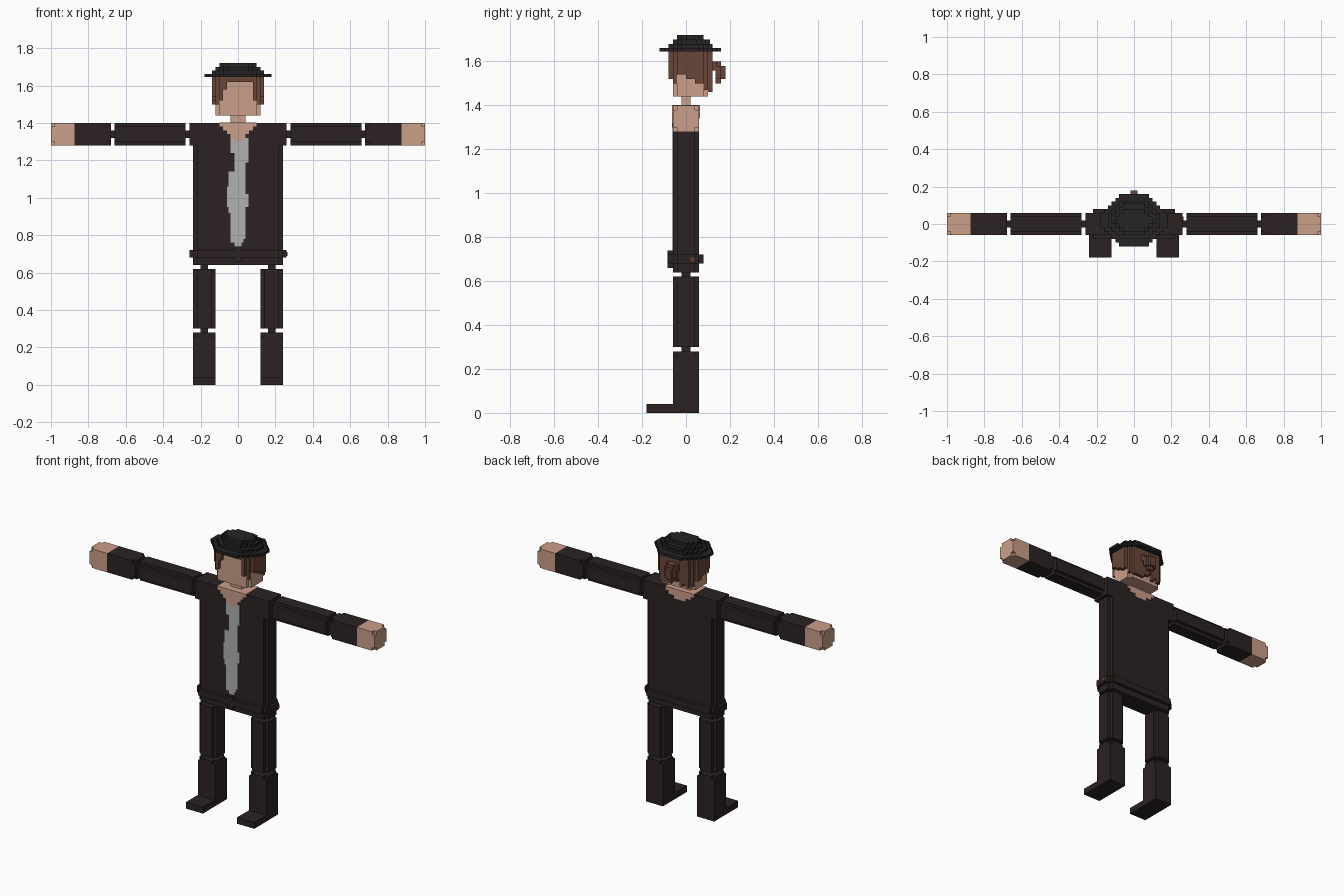
import bpy, bmesh, random
from mathutils import Vector

if "Cube" in bpy.data.objects:
    bpy.data.objects.remove(bpy.data.objects["Cube"])

random.seed(4)
S = 0.02  # size of one block step


def mat(name, rgb):
    m = bpy.data.materials.new(name)
    m.diffuse_color = (*rgb, 1)
    m.use_nodes = True
    m.node_tree.nodes["Principled BSDF"].inputs["Base Color"].default_value = m.diffuse_color
    return m


DARK = mat("dark cloth", (0.025, 0.016, 0.016))
HAT = mat("hat felt", (0.019, 0.017, 0.018))
SKIN = mat("skin", (0.60, 0.345, 0.255))
HAIR = mat("brown hair", (0.14, 0.062, 0.04))
SHIRT = mat("grey shirt", (0.44, 0.44, 0.44))
LEATHER = mat("leather", (0.14, 0.045, 0.02))


def outline(u0, u1, v0, v1, n):
    """Rectangle with staircase corners of n steps."""
    def stair():
        pts = [(0, n * S)]
        for i in range(n):
            pts += [((i + 1) * S, (n - i) * S), ((i + 1) * S, (n - i - 1) * S)]
        return pts
    q = stair()
    a = [(u0 + p, v0 + r) for p, r in q]
    b = [(u1 - p, v0 + r) for p, r in reversed(q)]
    c = [(u1 - p, v1 - r) for p, r in q]
    d = [(u0 + p, v1 - r) for p, r in reversed(q)]
    return list(dict.fromkeys((round(p, 5), round(r, 5)) for p, r in a + b + c + d))


def add_prism(bm, box, axis=2, n=0):
    """box = x0, x1, y0, y1, z0, z1; stepped edges run along the axis."""
    r = [sorted(box[i:i + 2]) for i in (0, 2, 4)]
    u, v = (axis + 1) % 3, (axis + 2) % 3
    bottom = []
    for p, q in outline(*r[u], *r[v], n):
        co = Vector((0, 0, 0))
        co[axis], co[u], co[v] = r[axis][0], p, q
        bottom.append(bm.verts.new(co))
    face = bm.faces.new(bottom)
    top = bmesh.ops.extrude_face_region(bm, geom=[face], use_keep_orig=True)
    shift = Vector((0, 0, 0))
    shift[axis] = r[axis][1] - r[axis][0]
    bmesh.ops.translate(bm, vec=shift, verts=[g for g in top["geom"] if isinstance(g, bmesh.types.BMVert)])


def part(name, material, boxes):
    """One object from a list of (box, axis, steps)."""
    bm = bmesh.new()
    for box, axis, n in boxes:
        add_prism(bm, box, axis, n)
    bmesh.ops.recalc_face_normals(bm, faces=bm.faces)
    me = bpy.data.meshes.new(name)
    bm.to_mesh(me)
    bm.free()
    me.materials.append(material)
    ob = bpy.data.objects.new(name, me)
    bpy.context.collection.objects.link(ob)
    return ob


# Torso, belt and buckle
part("coat", DARK, [((-.24, .24, -.06, .06, .64, 1.40), 2, 1)])
part("belt", DARK, [((-.26, .26, -.08, .08, .68, .72), 2, 2)])
part("buckle", DARK, [((-.04, .04, -.084, -.06, .66, .74), 1, 1)])
part("pouch", LEATHER, [((.255, .264, .02, .04, .69, .71), 0, 0)])

# Open neckline, deeper at the front
neck = [((-w, w, -.063, .063, z, z + S + .002), 2, 0)
        for z, w in ((1.38, .10), (1.36, .08), (1.34, .04))]
neck += [((-w, w, -.063, -.05, z, z + S), 2, 0)
         for z, w in ((1.34, .06), (1.32, .04), (1.30, .02))]
neck.append(((-.04, .04, -.02, .02, 1.39, 1.45), 2, 0))
part("neck", SKIN, neck)

# Shirt showing between the uneven coat edges
rows = [(1.32, 1.24, -.04, .055), (1.24, 1.19, -.02, .055), (1.19, 1.14, -.02, .04),
        (1.14, 1.06, -.05, .04), (1.06, 1.02, -.06, .04), (1.02, .95, -.06, .055),
        (.95, .92, -.05, .04), (.92, .78, -.04, .04), (.78, .76, -.04, .03), (.76, .74, -.02, .02)]
part("shirt", SHIRT, [((a, b, -.0615, -.055, z0, z1), 2, 0) for z1, z0, a, b in rows])

# Arms and legs
for side, s in (("left", 1), ("right", -1)):
    part(side + "_shoulder", DARK, [((s * .22, s * .26, -.06, .06, 1.28, 1.40), 0, 0)])
    part(side + "_arm_joints", DARK, [((s * a, s * b, -.02, .02, 1.32, 1.36), 0, 0)
                                      for a, b in ((.25, .29), (.65, .69))])
    part(side + "_upper_arm", DARK, [((s * .28, s * .66, -.06, .06, 1.28, 1.40), 0, 1)])
    part(side + "_forearm", DARK, [((s * .68, s * .70, -.06, .06, 1.28, 1.40), 0, 1),
                                   ((s * .70, s * .875, -.06, .06, 1.28, 1.40), 0, 0)])
    part(side + "_hand", SKIN, [((s * .875, s * .98, -.06, .06, 1.28, 1.40), 0, 0),
                                ((s * .98, s, -.06, .06, 1.28, 1.40), 0, 1)])
    part(side + "_leg_joints", DARK, [((s * .16, s * .20, -.02, .02, a, b), 2, 0)
                                      for a, b in ((.27, .31), (.61, .65))])
    part(side + "_thigh", DARK, [((s * .12, s * .24, -.06, .06, .30, .62), 2, 1)])
    part(side + "_shin", DARK, [((s * .12, s * .24, -.06, .06, 0, .26), 2, 0),
                                ((s * .12, s * .24, -.06, .06, .26, .28), 2, 1)])
    part(side + "_foot", DARK, [((s * .12, s * .24, -.18, -.05, 0, .04), 2, 0)])

# Head
part("head", SKIN, [((-.12, .12, -.06, .10, 1.44, 1.64), 2, 1)])

# Hair: cap, side locks and uneven strands at the back
hair = [((-.14, .14, -.08, .12, 1.62, 1.645), 2, 2)]
locks = [(.12, .14, -.04, 0, 1.54), (.12, .14, 0, .04, 1.52), (.12, .14, .04, .08, 1.50),
         (.10, .12, -.06, -.04, 1.50), (.08, .10, -.08, -.06, 1.52), (.10, .12, .08, .10, 1.47)]
for a, b, y0, y1, z in locks:
    hair += [((s * a, s * b, y0, y1, z, 1.63), 2, 0) for s in (1, -1)]
hair.append(((-.08, -.06, -.08, -.06, 1.58, 1.63), 2, 0))
for i in range(10):
    x = -.10 + i * S
    hair.append(((x, x + S, .10, .12, random.choice((1.46, 1.48, 1.50)), 1.63), 2, 0))
part("hair", HAIR, hair)

# Hair bun hanging behind
part("hair_bun", HAIR, [((-.04, .04, .11, .14, 1.56, 1.60), 1, 0),
                        ((-.04, .04, .135, .16, 1.50, 1.60), 1, 1),
                        ((-.02, .02, .16, .18, 1.52, 1.58), 1, 0)])

# Flat round hat: brim and stepped crown
part("hat_brim", HAT, [((-.18, .18, -.12, .16, 1.645, 1.662), 2, 5)])
part("hat_crown", HAT, [((-.14, .14, -.08, .12, 1.66, 1.68), 2, 3),
                        ((-.12, .12, -.06, .11, 1.68, 1.70), 2, 3),
                        ((-.10, .10, -.04, .08, 1.70, 1.72), 2, 2)])
